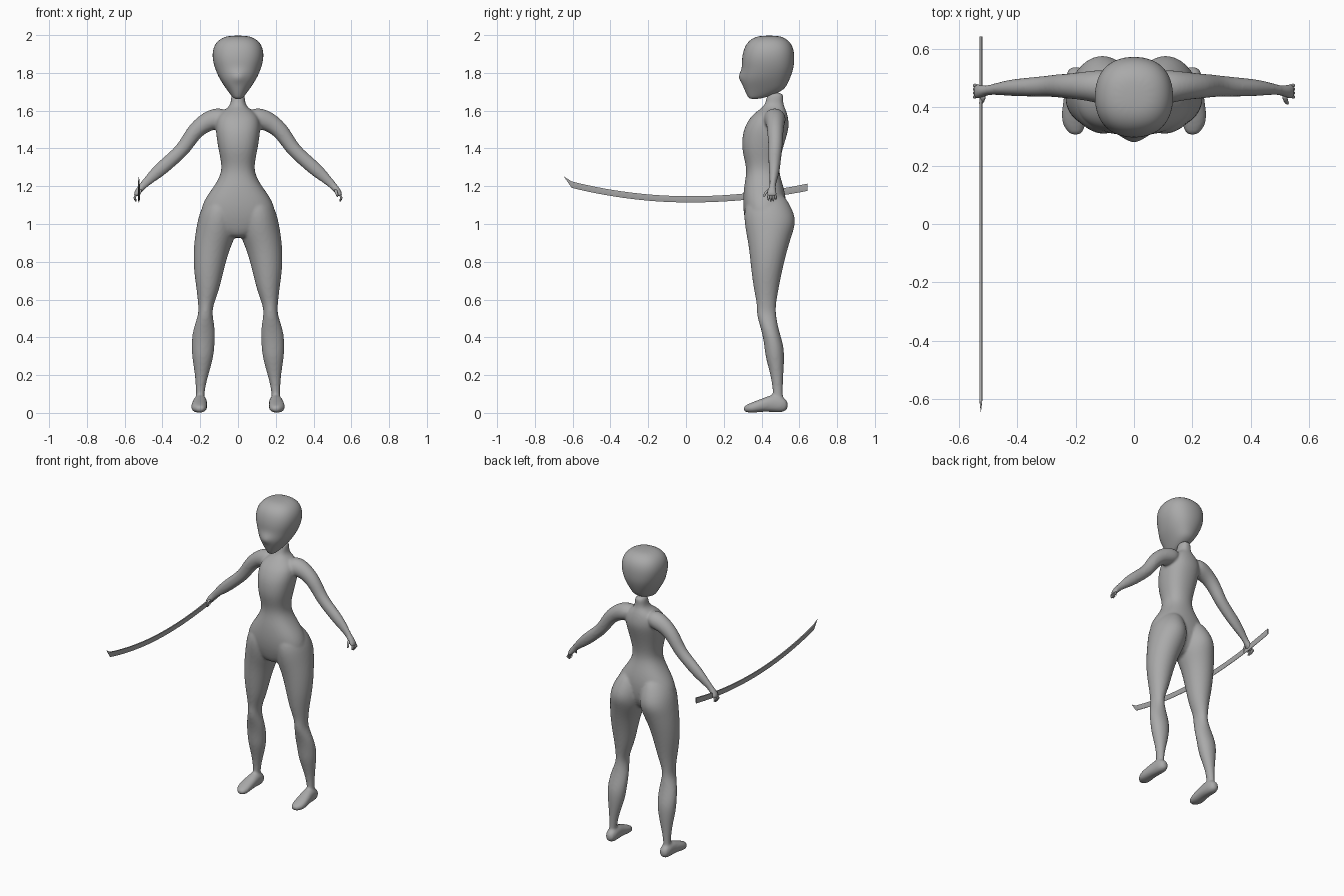
import bpy, bmesh, math
from mathutils import Vector

SIDES = 16
grey = bpy.data.materials.new("plain_grey")
grey.diffuse_color = (0.4, 0.4, 0.4, 1)


def oval(z, x0, x1, y0, y1):
    """Level cross-section: centre and two half axes."""
    return (Vector(((x0 + x1) / 2, (y0 + y1) / 2, z)),
            Vector(((x1 - x0) / 2, 0, 0)), Vector((0, (y1 - y0) / 2, 0)))


def limb_oval(tx, tz, bx, bz, y0, y1, s=1):
    """Tilted cross-section from its upper and lower edge points."""
    t, b = Vector((s * tx, 0, tz)), Vector((s * bx, 0, bz))
    return ((t + b) / 2 + Vector((0, (y0 + y1) / 2, 0)), (t - b) / 2,
            Vector((0, (y1 - y0) / 2, 0)))


def loft(bm, sections, power=2.0, sides=SIDES):
    """Skin a closed tube through the sections, slightly enlarged for subdivision."""
    grow = 3 / (2 + math.cos(math.tau / sides))
    rings = []
    for c, a, b in sections:
        ring = []
        for i in range(sides):
            t = math.tau * i / sides
            u, v = math.cos(t), math.sin(t)
            u = math.copysign(abs(u) ** (2 / power), u)
            v = math.copysign(abs(v) ** (2 / power), v)
            ring.append(bm.verts.new(c + (a * u + b * v) * grow))
        rings.append(ring)
    for r, q in zip(rings, rings[1:]):
        for i in range(sides):
            j = (i + 1) % sides
            bm.faces.new((r[i], r[j], q[j], q[i]))
    bm.faces.new(rings[0])
    bm.faces.new(rings[-1])


def finish(name, bm, subdivide=0):
    bmesh.ops.recalc_face_normals(bm, faces=bm.faces[:])
    me = bpy.data.meshes.new(name)
    bm.to_mesh(me)
    bm.free()
    me.materials.append(grey)
    ob = bpy.data.objects.new(name, me)
    bpy.context.collection.objects.link(ob)
    me.shade_smooth()
    if subdivide:
        m = ob.modifiers.new("subdivide", 'SUBSURF')
        m.levels = m.render_levels = subdivide
    return ob


# Torso and neck: height, half width, front, back
torso = [(1.70, .035, .43, .52), (1.65, .036, .425, .512), (1.62, .045, .41, .52),
         (1.60, .08, .38, .53), (1.565, .112, .34, .54), (1.52, .118, .315, .545),
         (1.475, .115, .30, .535), (1.395, .103, .295, .51), (1.315, .085, .318, .492),
         (1.26, .09, .32, .495), (1.20, .125, .308, .515), (1.13, .178, .302, .53),
         (1.06, .20, .305, .53), (1.0, .19, .318, .52), (.95, .10, .335, .49),
         (.925, .04, .36, .46)]
# Leg: height, inner, outer, front, back
leg = [(1.18, .03, .12, .36, .50), (1.10, .004, .19, .31, .553), (1.02, .002, .213, .308, .585),
       (.95, .006, .225, .32, .563), (.87, .045, .235, .335, .537), (.76, .075, .235, .345, .51),
       (.65, .10, .218, .36, .488), (.57, .132, .21, .378, .475), (.52, .137, .208, .372, .475),
       (.44, .12, .24, .40, .49), (.36, .124, .246, .415, .516), (.30, .13, .243, .42, .52),
       (.23, .148, .232, .44, .517), (.15, .172, .223, .458, .512), (.08, .18, .222, .46, .512),
       (.04, .18, .225, .46, .515)]
# Foot: y, middle, half width, bottom, top
foot = [(.54, .20, .018, .02, .06), (.515, .20, .034, .002, .085), (.46, .20, .036, .004, .10),
        (.41, .204, .04, .008, .078), (.36, .207, .044, 0, .06), (.325, .203, .034, .002, .045),
        (.303, .20, .016, .01, .032)]
# Arm and palm: upper edge x z, lower edge x z, front, back
arm = [(.05, 1.60, .08, 1.51, .41, .52), (.10, 1.617, .125, 1.50, .41, .53),
       (.17, 1.602, .165, 1.485, .425, .522), (.257, 1.53, .205, 1.453, .43, .515),
       (.30, 1.452, .25, 1.388, .436, .512), (.337, 1.40, .288, 1.348, .436, .506),
       (.437, 1.317, .383, 1.263, .438, .498), (.482, 1.262, .443, 1.223, .442, .486),
       (.518, 1.217, .485, 1.193, .443, .474), (.538, 1.192, .503, 1.173, .433, .477),
       (.552, 1.165, .523, 1.155, .427, .482), (.553, 1.143, .531, 1.143, .431, .48)]

bm = bmesh.new()
loft(bm, [oval(z, -w, w, f, b) for z, w, f, b in torso], 2.3)
for s in (-1, 1):
    loft(bm, [oval(z, s * i, s * o, f, b) for z, i, o, f, b in leg])
    loft(bm, [(Vector((s * x, y, (lo + hi) / 2)), Vector((w, 0, 0)),
               Vector((0, 0, (hi - lo) / 2))) for y, x, w, lo, hi in foot], 2.3)
    loft(bm, [limb_oval(*a, s) for a in arm])
body = finish("body", bm, 2)
# Fuse the limbs into one skin and soften the joins
fuse = body.modifiers.new("fuse", 'REMESH')
fuse.mode, fuse.voxel_size, fuse.use_smooth_shade = 'VOXEL', .008, True
soften = body.modifiers.new("soften", 'SMOOTH')
soften.factor, soften.iterations = .5, 5

# Head: height, half width, front, back
head = [(1.661, .018, .337, .385), (1.678, .034, .325, .45), (1.71, .058, .31, .52),
        (1.745, .082, .297, .538), (1.778, .102, .293, .553), (1.82, .12, .298, .568),
        (1.865, .133, .296, .573), (1.91, .135, .302, .572), (1.95, .123, .317, .56),
        (1.98, .096, .345, .533), (1.998, .05, .39, .49)]
bm = bmesh.new()
loft(bm, [oval(z, -w, w, f, b) for z, w, f, b in head], 2.3)
# Pull out the nose
nose = min((v for v in bm.verts if abs(v.co.z - 1.778) < .005), key=lambda v: v.co.y)
nose.co.y -= .03
finish("head", bm, 2)

# Fingers and thumbs
for s, side in ((-1, "right"), (1, "left")):
    bm = bmesh.new()
    for y, length in ((.436, .018), (.449, .024), (.462, .023), (.475, .014)):
        loft(bm, [(Vector((s * x, y, z)), Vector((r, 0, 0)), Vector((0, r, 0)))
                  for x, z, r in ((.541, 1.155, .0065), (.548, 1.138, .006),
                                  (.545, 1.144 - length * .6, .0055),
                                  (.54, 1.142 - length, .004))], sides=8)
    loft(bm, [(Vector((s * x, y, z)), Vector((r, 0, 0)), Vector((0, r, 0)))
              for x, y, z, r in ((.515, .44, 1.185, .009), (.52, .423, 1.168, .008),
                                 (.525, .415, 1.152, .006), (.527, .413, 1.142, .004))], sides=8)
    finish(side + "_fingers", bm, 1)

# Curved sword: thick spine above, thin cutting edge below
bm = bmesh.new()
rings = []
STEPS = 28
for i in range(STEPS + 1):
    y = .643 - 1.248 * i / STEPS
    d = (y - .02) ** 2
    low = 1.114 + d * (.158 if y > 0 else .198)
    top = 1.147 + d * (.172 if y > 0 else .20)
    mid = low + (top - low) * .45
    rings.append([bm.verts.new((-.525 + dx, y, z)) for dx, z in
                  ((-.004, top), (.004, top), (.005, mid), (.0012, low), (-.0012, low), (-.005, mid))])
for r, q in zip(rings, rings[1:]):
    for i in range(6):
        j = (i + 1) % 6
        bm.faces.new((r[i], r[j], q[j], q[i]))
bm.faces.new(rings[0])
tip = bm.verts.new((-.525, -.648, 1.253))
for i in range(6):
    bm.faces.new((rings[-1][i], rings[-1][(i + 1) % 6], tip))
sword = finish("sword", bm)
bpy.context.view_layer.objects.active = sword
sword.select_set(True)
bpy.ops.object.shade_smooth_by_angle(angle=math.radians(30))
